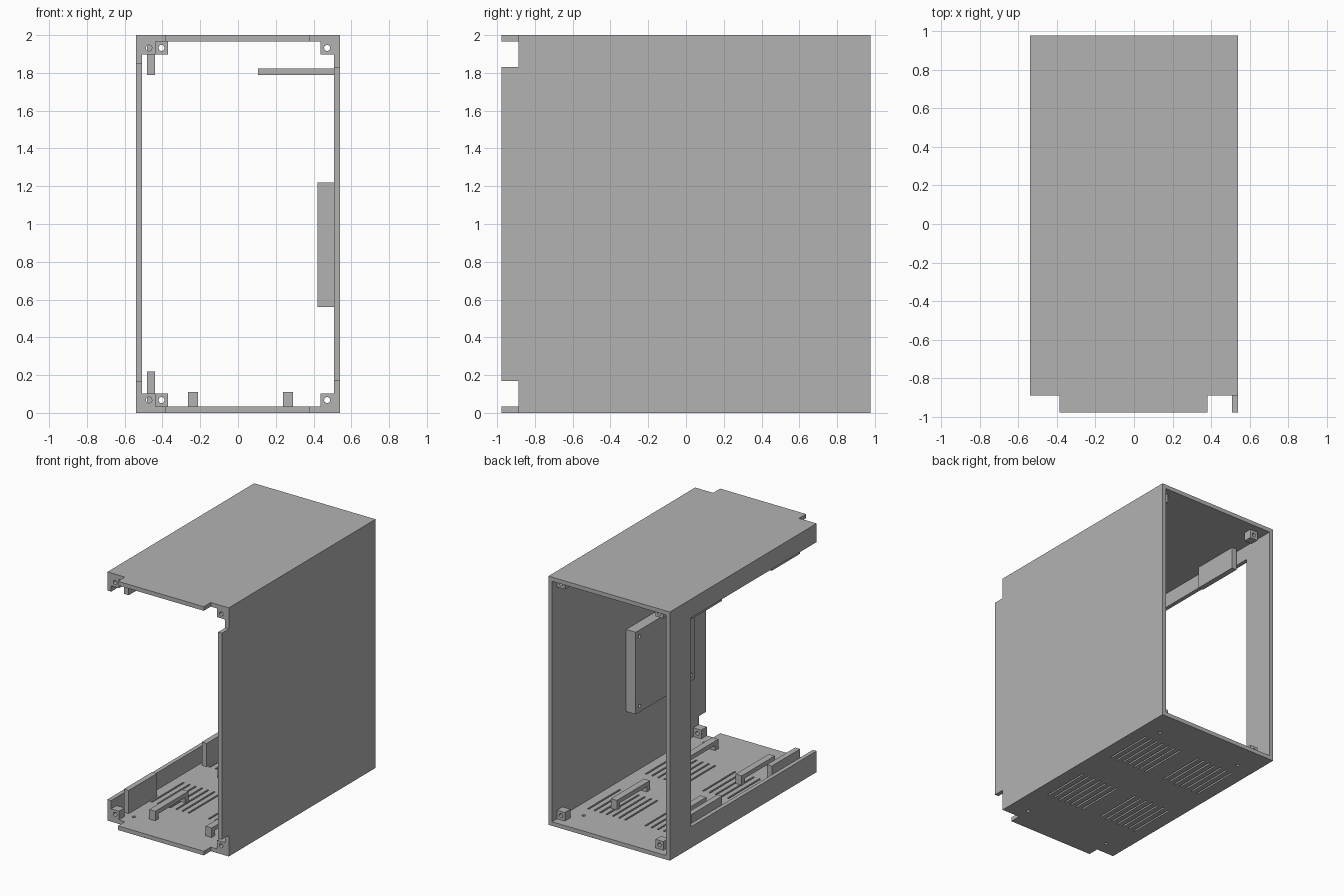
import bpy, bmesh
from mathutils import Matrix, Vector

cube = bpy.data.objects.get("Cube")
if cube:
    bpy.data.objects.remove(cube, do_unlink=True)

grey = bpy.data.materials.new("plain grey")
grey.use_nodes = True
grey.diffuse_color = (0.45, 0.45, 0.45, 1)
grey.node_tree.nodes["Principled BSDF"].inputs["Base Color"].default_value = (0.45, 0.45, 0.45, 1)

X, Y, H, T = 0.54, 0.977, 2.0, 0.033   # half width, half depth, height, wall
IN = X - T                             # inner side face
STEP = -0.888                          # front edge beside the tongues


def make(name, bm):
    bmesh.ops.recalc_face_normals(bm, faces=bm.faces)
    mesh = bpy.data.meshes.new(name)
    bm.to_mesh(mesh)
    bm.free()
    mesh.materials.append(grey)
    ob = bpy.data.objects.new(name, mesh)
    bpy.context.collection.objects.link(ob)
    return ob


def add_box(bm, x, y, z):
    size = Vector((x[1] - x[0], y[1] - y[0], z[1] - z[0]))
    mid = Vector((sum(x) / 2, sum(y) / 2, sum(z) / 2))
    bmesh.ops.create_cube(bm, size=1, matrix=Matrix.Translation(mid) @ Matrix.Diagonal(size).to_4x4())


def add_rod(bm, centre, radius, length, axis):
    turn = Vector((0, 0, 1)).rotation_difference(Vector(axis)).to_matrix().to_4x4()
    bmesh.ops.create_cone(bm, cap_ends=True, segments=20, radius1=radius, radius2=radius,
                          depth=length, matrix=Matrix.Translation(centre) @ turn)


def box(name, x, y, z):
    bm = bmesh.new()
    add_box(bm, x, y, z)
    return make(name, bm)


def plate(name, points, offset):
    """Extrude a flat outline of 3D points."""
    bm = bmesh.new()
    face = bm.faces.new([bm.verts.new(p) for p in points])
    new = bmesh.ops.extrude_face_region(bm, geom=[face], use_keep_orig=True)["geom"]
    bmesh.ops.translate(bm, verts=[v for v in new if isinstance(v, bmesh.types.BMVert)], vec=offset)
    return make(name, bm)


def cut(ob, bm):
    cutter = make("cutter", bm)
    cutter.hide_render = True
    mod = ob.modifiers.new("holes", 'BOOLEAN')
    mod.operation, mod.solver, mod.object = 'DIFFERENCE', 'EXACT', cutter
    bpy.context.view_layer.objects.active = ob
    bpy.ops.object.modifier_apply(modifier=mod.name)
    bpy.data.objects.remove(cutter, do_unlink=True)


# floor and roof, each with a front tongue
outline = [(-X, Y), (-X, STEP), (-0.385, STEP), (-0.385, -Y), (0.38, -Y), (0.38, STEP), (X, STEP), (X, Y)]
floor = plate("floor", [(x, y, 0) for x, y in outline], (0, 0, T))
plate("roof", [(x, y, H - T) for x, y in outline], (0, 0, T))

# vent slots and screw holes in the floor
bm = bmesh.new()
for side in (-1, 1):
    for y0 in (-0.50, 0.235):
        for i in range(7):
            x = side * (0.09 + i * 0.055)
            add_box(bm, (x - 0.007, x + 0.007), (y0, y0 + 0.41), (-0.1, 0.1))
    for y in (-0.78, 0.755):
        add_rod(bm, (side * 0.38, y, 0), 0.014, 0.2, (0, 0, 1))
cut(floor, bm)

# closed side wall with notched front corners
wall = [(Y, T), (STEP, T), (STEP, 0.17), (-Y, 0.17), (-Y, 1.83), (STEP, 1.83), (STEP, H - T), (Y, H - T)]
plate("left_wall", [(IN, y, z) for y, z in wall], (T, 0, 0))

# open side wall: rear post with lower and upper rails
frame = [(Y, T), (STEP, T), (STEP, 0.17), (0.705, 0.17), (0.705, 1.85), (STEP, 1.85), (STEP, H - T), (Y, H - T)]
plate("right_frame", [(-X, y, z) for y, z in frame], (T, 0, 0))

# corner screw blocks, each bored from front to back
B = 0.07
for level, z0 in (("lower", T), ("upper", H - T - B)):
    for place, x0, y0 in (("front_right", -IN, STEP), ("front_left", IN - B, STEP),
                          ("rear_right", -0.44, 0.845), ("rear_left", IN - B, 0.845)):
        block = box(f"{level}_{place}_screw_block", (x0, x0 + B), (y0, y0 + B), (z0, z0 + B))
        bm = bmesh.new()
        add_rod(bm, (x0 + B / 2, y0 + B / 2, z0 + B / 2), 0.016, 0.2, (0, 1, 0))
        cut(block, bm)

# panel guide tabs beside the open side
for level, z in (("lower", (T, 0.22)), ("upper", (1.79, H - T))):
    for place, y in (("front", (-0.76, -0.40)), ("rear", (0.23, 0.62))):
        box(f"{level}_{place}_guide_tab", (-0.483, -0.44), y, z)

# bridge-shaped supports on the floor
for side, x0 in (("right", -0.265), ("left", 0.237)):
    for place, y0 in (("front", -0.75), ("rear", 0.12)):
        y1, leg, under, top = y0 + 0.42, 0.04, 0.075, 0.11
        profile = [(y0, T), (y0 + leg, T), (y0 + leg, under), (y1 - leg, under),
                   (y1 - leg, T), (y1, T), (y1, top), (y0, top)]
        plate(f"{place}_{side}_bridge", [(x0, y, z) for y, z in profile], (0.054, 0, 0))

# mounting pad on the closed wall, with corner screw holes
pad = box("mounting_pad", (0.422, IN), (-0.717, 0.036), (0.56, 1.22))
bm = bmesh.new()
for y in (-0.667, -0.014):
    for z in (0.61, 1.17):
        add_rod(bm, (0.422, y, z), 0.014, 0.1, (1, 0, 0))
cut(pad, bm)

# thin shelf near the top of the closed wall
box("upper_shelf", (0.105, IN), (-0.45, 0.3), (1.79, 1.822))
